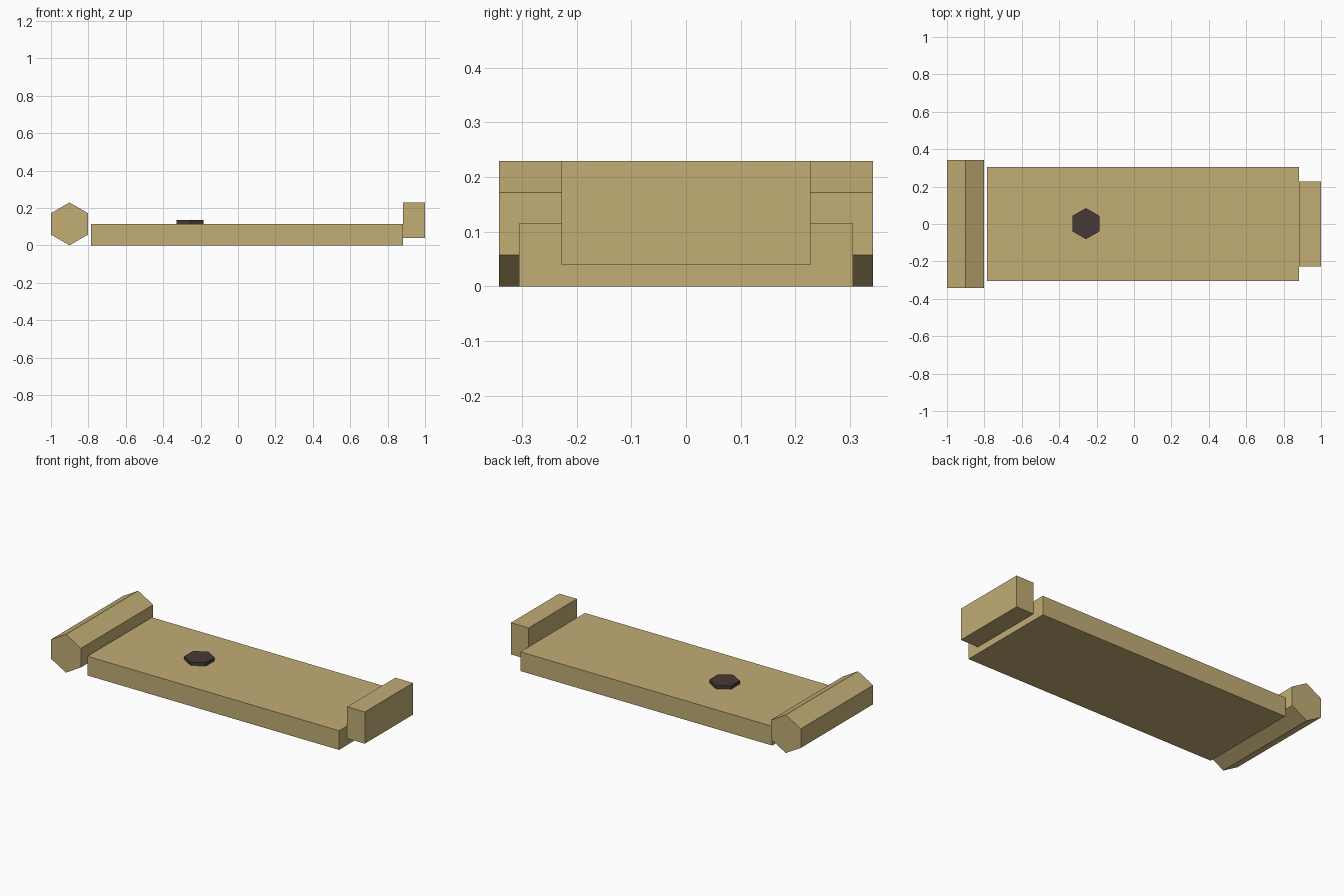
import bpy
from math import pi

if "Cube" in bpy.data.objects:
    bpy.data.objects.remove(bpy.data.objects["Cube"], do_unlink=True)


def make_material(name, rgb):
    mat = bpy.data.materials.new(name)
    mat.use_nodes = True
    mat.diffuse_color = (*rgb, 1)
    mat.node_tree.nodes["Principled BSDF"].inputs["Base Color"].default_value = (*rgb, 1)
    return mat


def finish(name, mat):
    obj = bpy.context.object
    obj.name = obj.data.name = name
    obj.data.materials.append(mat)
    bpy.ops.object.transform_apply(location=False, rotation=True, scale=True)
    return obj


def box(name, low, high, mat):
    centre = [(a + b) / 2 for a, b in zip(low, high)]
    bpy.ops.mesh.primitive_cube_add(size=1, location=centre)
    bpy.context.object.scale = [b - a for a, b in zip(low, high)]
    return finish(name, mat)


def hex_prism(name, radius, depth, centre, rotation, mat):
    bpy.ops.mesh.primitive_cylinder_add(vertices=6, radius=radius, depth=depth,
                                        location=centre, rotation=rotation)
    return finish(name, mat)


tan = make_material("tan", (0.54, 0.418, 0.178))
dark_brown = make_material("dark brown", (0.062, 0.043, 0.038))

# Flat body slab
box("body_slab", (-0.785, -0.305, 0), (0.883, 0.305, 0.115), tan)

# Raised block on the end
box("end_block", (0.883, -0.228, 0.039), (1.0, 0.228, 0.229), tan)

# Hexagonal bar across the other end, points up and down
hex_prism("hex_bar", 0.1145, 0.684, (-0.901, 0, 0.1145), (pi / 2, 0, 0), tan)

# Dark hexagonal stud on the slab, points front and back
hex_prism("hex_stud", 0.083, 0.02, (-0.257, 0.002, 0.125), (0, 0, 0), dark_brown)
